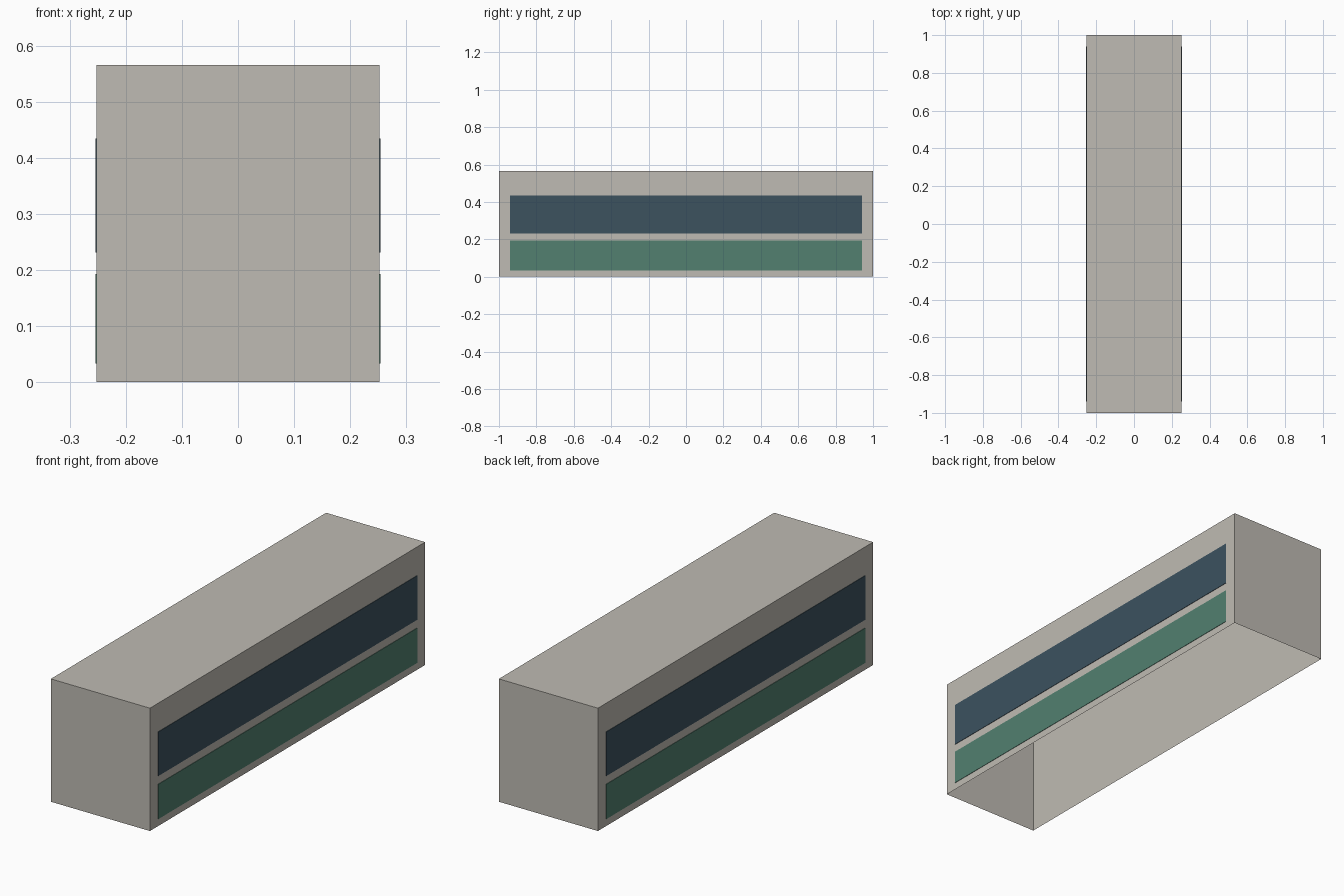
import bpy
import bmesh

if "Cube" in bpy.data.objects:
    bpy.data.objects.remove(bpy.data.objects["Cube"])

WIDTH, LENGTH, HEIGHT = 0.504, 2.0, 0.565
STRIPE_HALF_LENGTH = 0.941
PLATE = 0.002


def material(name, rgb):
    """Flat colour given as 0-255 sRGB, stored linear."""
    lin = [((c / 255 + 0.055) / 1.055) ** 2.4 for c in rgb]
    mat = bpy.data.materials.new(name)
    mat.diffuse_color = (*lin, 1.0)
    mat.use_nodes = True
    mat.node_tree.nodes["Principled BSDF"].inputs["Base Color"].default_value = mat.diffuse_color
    return mat


def box(name, centre, size, mat, open_face=None):
    """Box, optionally without the face pointing along open_face (x, y, z)."""
    bm = bmesh.new()
    bmesh.ops.create_cube(bm, size=1.0)
    for v in bm.verts:
        v.co = [c + p * s for c, p, s in zip(centre, v.co, size)]
    if open_face:
        bm.normal_update()
        gone = [f for f in bm.faces
                if sum(a * b for a, b in zip(f.normal, open_face)) > 0.9]
        bmesh.ops.delete(bm, geom=gone, context='FACES')
    mesh = bpy.data.meshes.new(name)
    bm.to_mesh(mesh)
    bm.free()
    mesh.materials.append(mat)
    obj = bpy.data.objects.new(name, mesh)
    bpy.context.collection.objects.link(obj)
    return obj


warm_grey = material("warm_grey", (191, 187, 179))
slate_blue = material("slate_blue", (60, 82, 95))
sea_green = material("sea_green", (82, 128, 112))

# Main shell, open underneath
box("shell", (0, 0, HEIGHT / 2), (WIDTH, LENGTH, HEIGHT), warm_grey, (0, 0, -1))

# Painted bands on both long sides, as thin plates without a hidden inner face
for side, label in ((1, "right"), (-1, "left")):
    for band, z0, z1, mat in (("upper_band", 0.231, 0.434, slate_blue),
                              ("lower_band", 0.033, 0.193, sea_green)):
        box(f"{label}_{band}",
            (side * (WIDTH + PLATE) / 2, 0, (z0 + z1) / 2),
            (PLATE, 2 * STRIPE_HALF_LENGTH, z1 - z0),
            mat, (-side, 0, 0))
